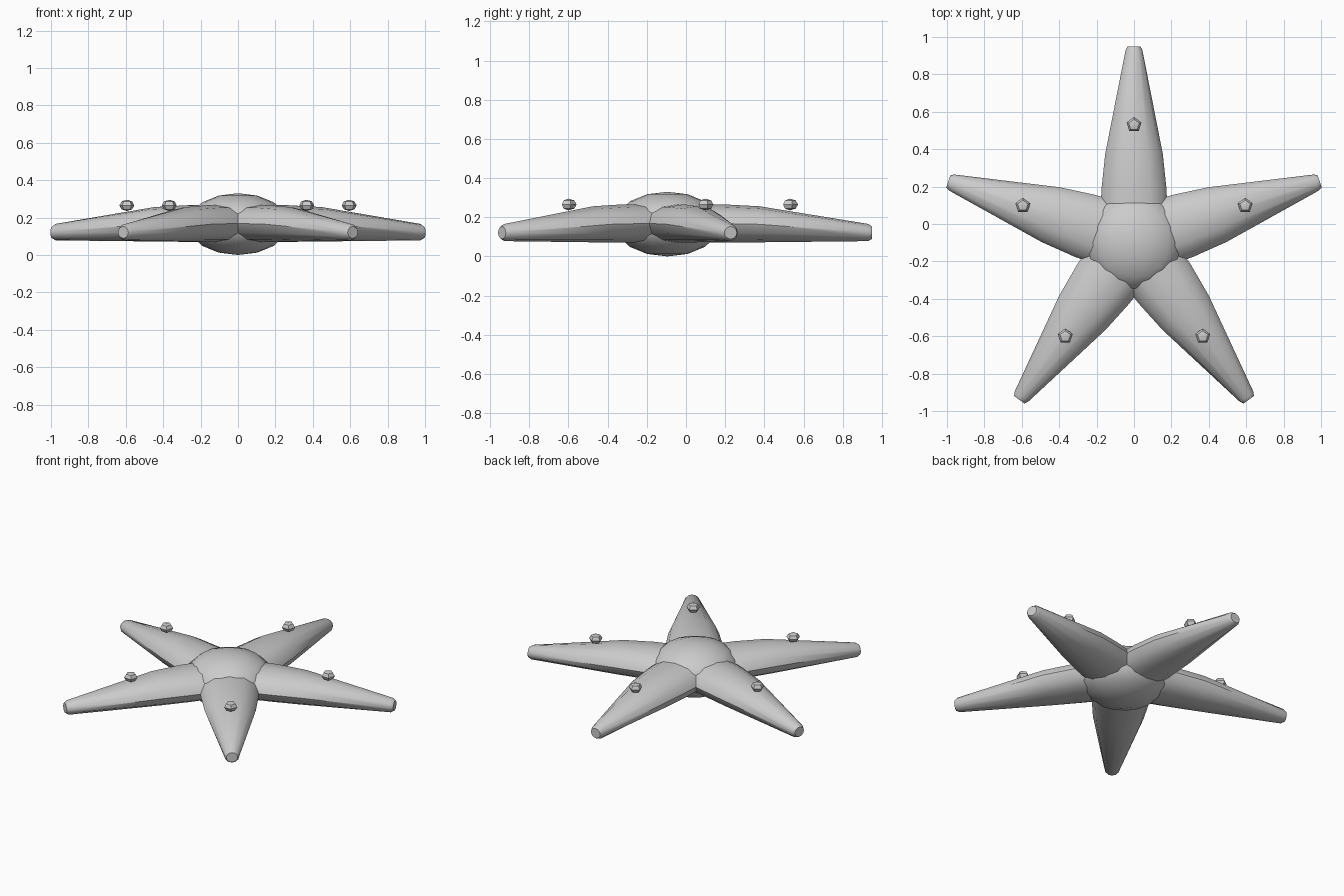
import bpy, bmesh, math
from mathutils import Matrix

if "Cube" in bpy.data.objects:
    bpy.data.objects.remove(bpy.data.objects["Cube"])

CY = -0.095  # star centre in y
grey = bpy.data.materials.new("light_grey")
grey.diffuse_color = (0.6, 0.6, 0.6, 1)
grey.use_nodes = True
grey.node_tree.nodes["Principled BSDF"].inputs["Base Color"].default_value = grey.diffuse_color


def finish(bm, name, matrix):
    bmesh.ops.recalc_face_normals(bm, faces=bm.faces)
    me = bpy.data.meshes.new(name)
    bm.to_mesh(me)
    bm.free()
    ob = bpy.data.objects.new(name, me)
    bpy.context.collection.objects.link(ob)
    me.materials.append(grey)
    ob.matrix_world = matrix
    bpy.ops.object.select_all(action='DESELECT')
    ob.select_set(True)
    bpy.context.view_layer.objects.active = ob
    bpy.ops.object.shade_smooth_by_angle(angle=math.radians(40))
    return ob


def ellipsoid(name, segs, rings, rx, rz, matrix):
    bm = bmesh.new()
    bmesh.ops.create_uvsphere(bm, u_segments=segs, v_segments=rings, radius=1)
    bmesh.ops.scale(bm, vec=(rx, rx, rz), verts=bm.verts)
    return finish(bm, name, matrix)


# arm sections: distance from centre, centre height, half width, half height
SECTIONS = [(0.12, 0.168, 0.180, 0.098), (0.28, 0.168, 0.174, 0.098),
            (0.47, 0.164, 0.154, 0.092), (1.025, 0.122, 0.045, 0.044),
            (1.044, 0.121, 0.034, 0.032)]


def arm(name, matrix, sides=12):
    bm = bmesh.new()
    loops = []
    for d, z, w, h in SECTIONS:
        loops.append([bm.verts.new((d, w * math.cos(a), z + h * math.sin(a)))
                      for a in (2 * math.pi * i / sides for i in range(sides))])
    for a, b in zip(loops, loops[1:]):
        for i in range(sides):
            j = (i + 1) % sides
            bm.faces.new((a[i], a[j], b[j], b[i]))
    bm.faces.new(loops[0])
    bm.faces.new(loops[-1])
    return finish(bm, name, matrix)


# central body
ellipsoid("body", 16, 8, 0.27, 0.165, Matrix.Translation((0, CY, 0.165)))

# five arms, each with one bump on top
for k in range(5):
    ang = math.radians(90 + 72 * k)
    arm(f"arm_{k + 1}", Matrix.Translation((0, CY, 0)) @ Matrix.Rotation(ang, 4, 'Z'))
    ellipsoid(f"bump_{k + 1}", 5, 4, 0.042, 0.03,
              Matrix.Translation((0.625 * math.cos(ang), CY + 0.625 * math.sin(ang), 0.265)))
